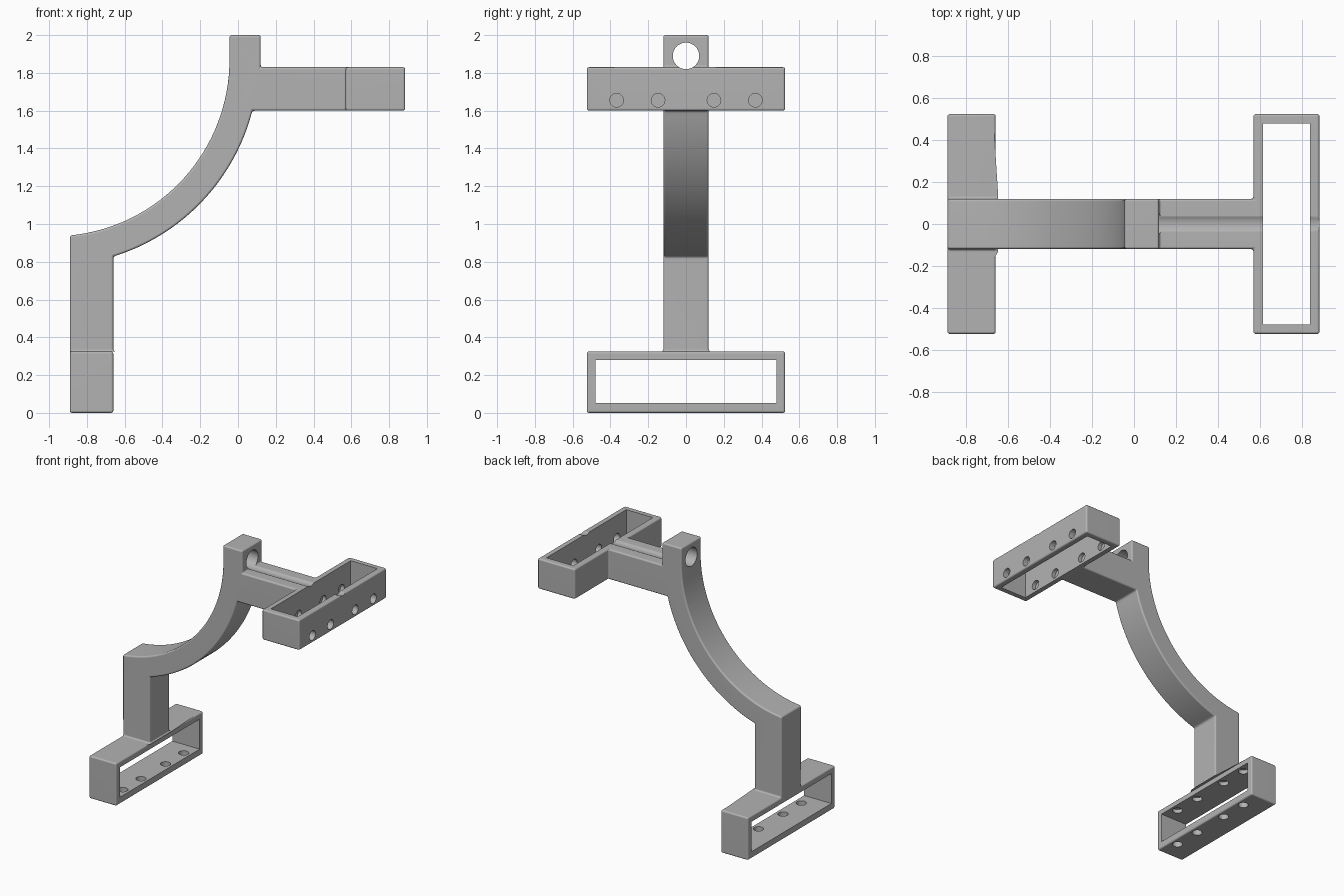
import bpy, bmesh, math
from mathutils import Vector, Matrix

old = bpy.data.objects.get("Cube")
if old:
    bpy.data.objects.remove(old, do_unlink=True)

grey = bpy.data.materials.new("plain_grey")
grey.use_nodes = True
COLOUR = (0.45, 0.45, 0.45, 1)
grey.diffuse_color = COLOUR
grey.node_tree.nodes["Principled BSDF"].inputs["Base Color"].default_value = COLOUR


def make(name, bm):
    bmesh.ops.recalc_face_normals(bm, faces=bm.faces)
    mesh = bpy.data.meshes.new(name)
    bm.to_mesh(mesh)
    bm.free()
    mesh.materials.append(grey)
    ob = bpy.data.objects.new(name, mesh)
    bpy.context.scene.collection.objects.link(ob)
    return ob


def box(name, lo, hi):
    lo, hi = Vector(lo), Vector(hi)
    bm = bmesh.new()
    bmesh.ops.create_cube(bm, size=1, matrix=Matrix.Translation((lo + hi) / 2)
                          @ Matrix.Diagonal((*(hi - lo), 1)))
    return make(name, bm)


def rod(name, start, end, radius, sides=32):
    start, end = Vector(start), Vector(end)
    axis = end - start
    turn = axis.to_track_quat('Z', 'Y').to_matrix().to_4x4()
    bm = bmesh.new()
    bmesh.ops.create_cone(bm, cap_ends=True, segments=sides, radius1=radius, radius2=radius,
                          depth=axis.length, matrix=Matrix.Translation((start + end) / 2) @ turn)
    return make(name, bm)


def apply(ob, kind, **settings):
    mod = ob.modifiers.new(kind.lower(), kind)
    for key, value in settings.items():
        setattr(mod, key, value)
    bpy.context.view_layer.objects.active = ob
    bpy.ops.object.modifier_apply(modifier=mod.name)


def combine(ob, other, operation):
    other.hide_render = True
    apply(ob, 'BOOLEAN', object=other, operation=operation, solver='EXACT')
    bpy.data.objects.remove(other, do_unlink=True)


# Side profile of the arm: foot column, curved neck, tab and top beam
CX, CZ = -0.98, 1.87
R_IN, R_OUT = 0.935, 1.09
STEPS = 32


def arc(radius, a0, a1):
    return [(CX + radius * math.cos(a0 + (a1 - a0) * i / STEPS),
             CZ + radius * math.sin(a0 + (a1 - a0) * i / STEPS)) for i in range(STEPS + 1)]


low = -math.acos((-0.66 - CX) / R_OUT)
high = math.asin((1.6 - CZ) / R_OUT)
top = -math.acos((-0.89 - CX) / R_IN)
profile = [(-0.89, 0.3), (-0.66, 0.3)] + arc(R_OUT, low, high)
profile += [(0.6, 1.6), (0.6, 1.83), (0.12, 1.83), (0.12, 2.0), (-0.045, 2.0)]
profile += arc(R_IN, 0, top)

bm = bmesh.new()
face = bm.faces.new([bm.verts.new((x, -0.12, z)) for x, z in profile])
side = bmesh.ops.extrude_face_region(bm, geom=[face])["geom"]
bmesh.ops.translate(bm, vec=(0, 0.24, 0), verts=[v for v in side if isinstance(v, bmesh.types.BMVert)])
bracket = make("bracket_arm", bm)

# Holder blocks at both ends, merged and softly rounded
combine(bracket, box("top_holder", (0.57, -0.525, 1.6), (0.885, 0.525, 1.83)), 'UNION')
combine(bracket, box("bottom_holder", (-0.89, -0.525, 0), (-0.66, 0.525, 0.325)), 'UNION')
apply(bracket, 'DECIMATE', decimate_type='DISSOLVE', angle_limit=math.radians(0.5))
apply(bracket, 'BEVEL', width=0.012, segments=3, limit_method='ANGLE', angle_limit=math.radians(30))

# Rectangular openings
combine(bracket, box("top_opening", (0.615, -0.48, 1.5), (0.84, 0.48, 1.95)), 'DIFFERENCE')
combine(bracket, box("bottom_opening", (-1, -0.48, 0.052), (-0.5, 0.48, 0.28)), 'DIFFERENCE')

# Long bore through the tab, which also grooves the beam
combine(bracket, rod("tab_bore", (-0.5, 0, 1.89), (1, 0, 1.89), 0.07, 48), 'DIFFERENCE')

# Screw holes: through the outer wall, blind in the inner wall
for y in (-0.367, -0.148, 0.148, 0.367):
    combine(bracket, rod("top_hole", (0.585, y, 1.655), (1, y, 1.655), 0.036), 'DIFFERENCE')
    combine(bracket, rod("bottom_hole", (-0.715, y, -0.1), (-0.715, y, 0.31), 0.036), 'DIFFERENCE')

# Smooth curves, crisp edges
bpy.ops.object.select_all(action='DESELECT')
bracket.select_set(True)
bpy.context.view_layer.objects.active = bracket
bpy.ops.object.shade_smooth_by_angle(angle=math.radians(35))
normals = bracket.modifiers.new("weighted_normals", 'WEIGHTED_NORMAL')
normals.keep_sharp = True
